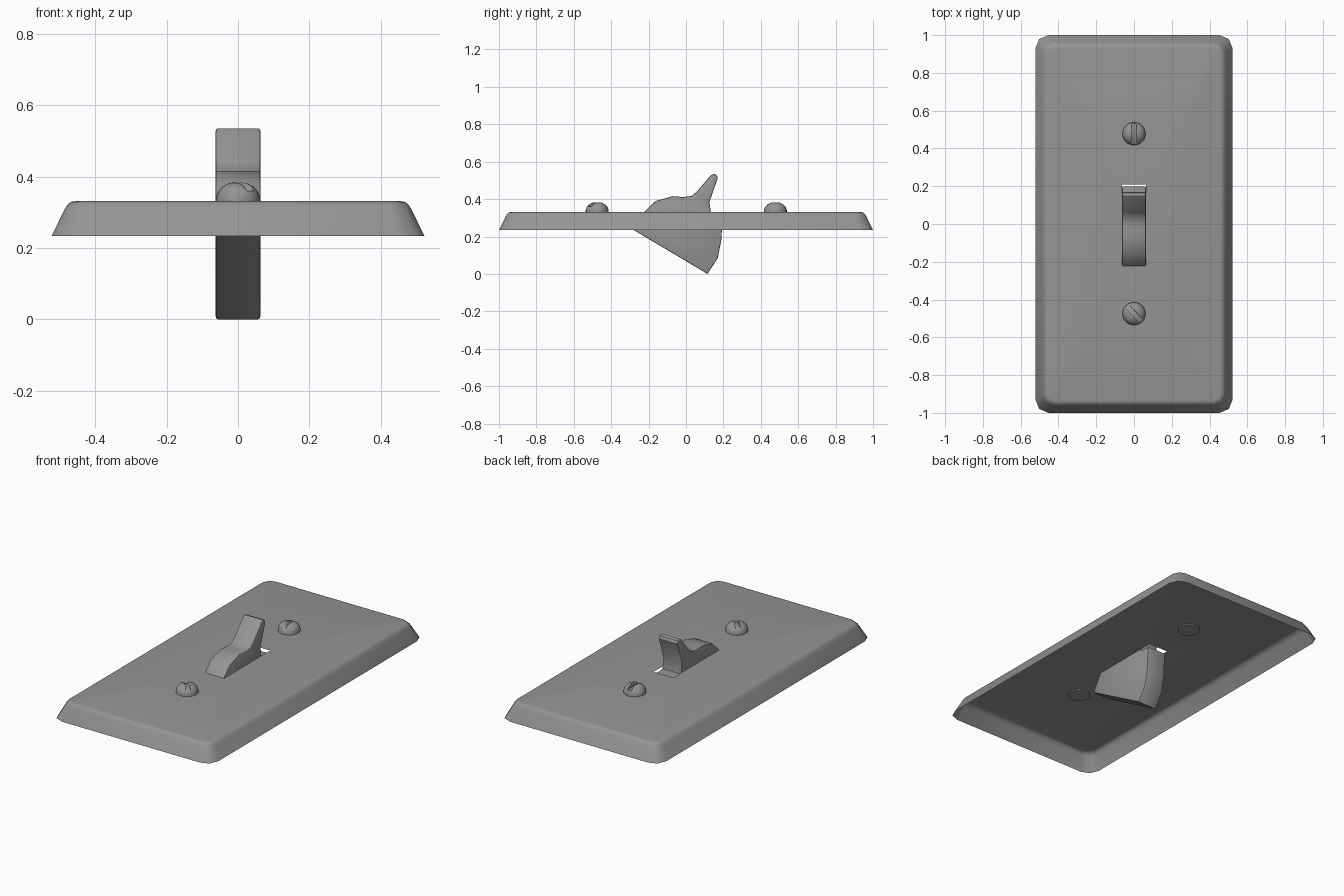
import bpy, bmesh
from math import sin, cos, pi, radians
from mathutils import Matrix

if "Cube" in bpy.data.objects:
    bpy.data.objects.remove(bpy.data.objects["Cube"])

grey = bpy.data.materials.new("dark_grey")
grey.diffuse_color = (.3, .3, .3, 1)
grey.use_nodes = True
grey.node_tree.nodes["Principled BSDF"].inputs["Base Color"].default_value = grey.diffuse_color


def finish(bm, name, angle=35):
    me = bpy.data.meshes.new(name)
    bm.to_mesh(me)
    bm.free()
    me.materials.append(grey)
    ob = bpy.data.objects.new(name, me)
    bpy.context.collection.objects.link(ob)
    bpy.ops.object.select_all(action='DESELECT')
    ob.select_set(True)
    bpy.context.view_layer.objects.active = ob
    bpy.ops.object.shade_smooth_by_angle(angle=radians(angle))
    return ob


def rounded_ring(bm, hx, hy, r, z, seg=2):
    ring = []
    for k, (sx, sy) in enumerate([(1, 1), (-1, 1), (-1, -1), (1, -1)]):
        for i in range(seg + 1):
            a = (k + i / seg) * pi / 2
            ring.append(bm.verts.new((sx * (hx - r) + r * cos(a),
                                      sy * (hy - r) + r * sin(a), z)))
    return ring


def loop_edges(bm, ring):
    return [bm.edges.get((a, b)) or bm.edges.new((a, b))
            for a, b in zip(ring, ring[1:] + ring[:1])]


# Wall plate: open-backed shell with a slot for the toggle
bm = bmesh.new()
prev = None
for inset, r, z in [(0, .07, .234), (.036, .058, .308), (.044, .054, .321),
                    (.054, .049, .329), (.067, .04, .331)]:
    ring = rounded_ring(bm, .522 - inset, 1 - inset, r, z)
    if prev:
        for i in range(len(ring)):
            j = (i + 1) % len(ring)
            bm.faces.new((prev[i], prev[j], ring[j], ring[i]))
    prev = ring
slot = [bm.verts.new((x, y, .331)) for x, y in
        [(-.064, -.22), (.064, -.22), (.064, .21), (-.064, .21)]]
fill = bmesh.ops.triangle_fill(bm, use_beauty=True, normal=(0, 0, 1),
                               edges=loop_edges(bm, prev) + loop_edges(bm, slot))
for f in fill['geom']:
    if isinstance(f, bmesh.types.BMFace):
        f.normal_update()
        if f.normal.z < 0:
            f.normal_flip()
finish(bm, "wall_plate", 50)

# Toggle: side profile (y, z) extruded across x with softened rims
profile = [(-.28, .235), (.115, 0), (.17, .085), (.19, .187), (.192, .25), (.198, .318),
           (.134, .322), (.125, .384), (.17, .513), (.163, .529), (.147, .535), (.13, .525),
           (.06, .443), (.03, .417), (-.015, .411), (-.07, .416), (-.163, .39), (-.22, .334)]
bm = bmesh.new()
base = bm.faces.new([bm.verts.new((-.063, y, z)) for y, z in profile])
ext = bmesh.ops.extrude_face_region(bm, geom=[base], use_keep_orig=True)
bmesh.ops.translate(bm, vec=(.126, 0, 0),
                    verts=[v for v in ext['geom'] if isinstance(v, bmesh.types.BMVert)])
bmesh.ops.recalc_face_normals(bm, faces=bm.faces)
rims = [e for e in bm.edges if abs(e.verts[0].co.x - e.verts[1].co.x) < 1e-5]
bmesh.ops.bevel(bm, geom=rims, offset=.007, segments=2, profile=.5,
                affect='EDGES', clamp_overlap=True)
finish(bm, "toggle")


# Slotted dome-head screws
def screw(name, y, angle):
    n = 24
    bm = bmesh.new()
    rings = [[bm.verts.new((r * cos(2 * pi * i / n), y + r * sin(2 * pi * i / n), z))
              for i in range(n)]
             for r, z in [(.061, .324), (.061, .342), (.056, .357), (.045, .371), (.026, .381)]]
    for a, b in zip(rings, rings[1:]):
        for i in range(n):
            j = (i + 1) % n
            bm.faces.new((a[i], a[j], b[j], b[i]))
    bm.faces.new(rings[0][::-1])
    top = bm.verts.new((0, y, .385))
    for i in range(n):
        bm.faces.new((rings[-1][i], rings[-1][(i + 1) % n], top))
    ob = finish(bm, name)

    cb = bmesh.new()
    bmesh.ops.create_cube(cb, size=1, matrix=Matrix.Translation((0, y, .41))
                          @ Matrix.Rotation(radians(angle), 4, 'Z')
                          @ Matrix.Diagonal((.2, .026, .1, 1)))
    cutter = finish(cb, name + "_slot_cutter")
    cutter.hide_render = True
    mod = ob.modifiers.new("slot", 'BOOLEAN')
    mod.operation = 'DIFFERENCE'
    mod.solver = 'EXACT'
    mod.object = cutter
    bpy.context.view_layer.objects.active = ob
    bpy.ops.object.modifier_apply(modifier=mod.name)
    bpy.data.objects.remove(cutter)


screw("upper_screw", .478, 90)
screw("lower_screw", -.475, -48)
